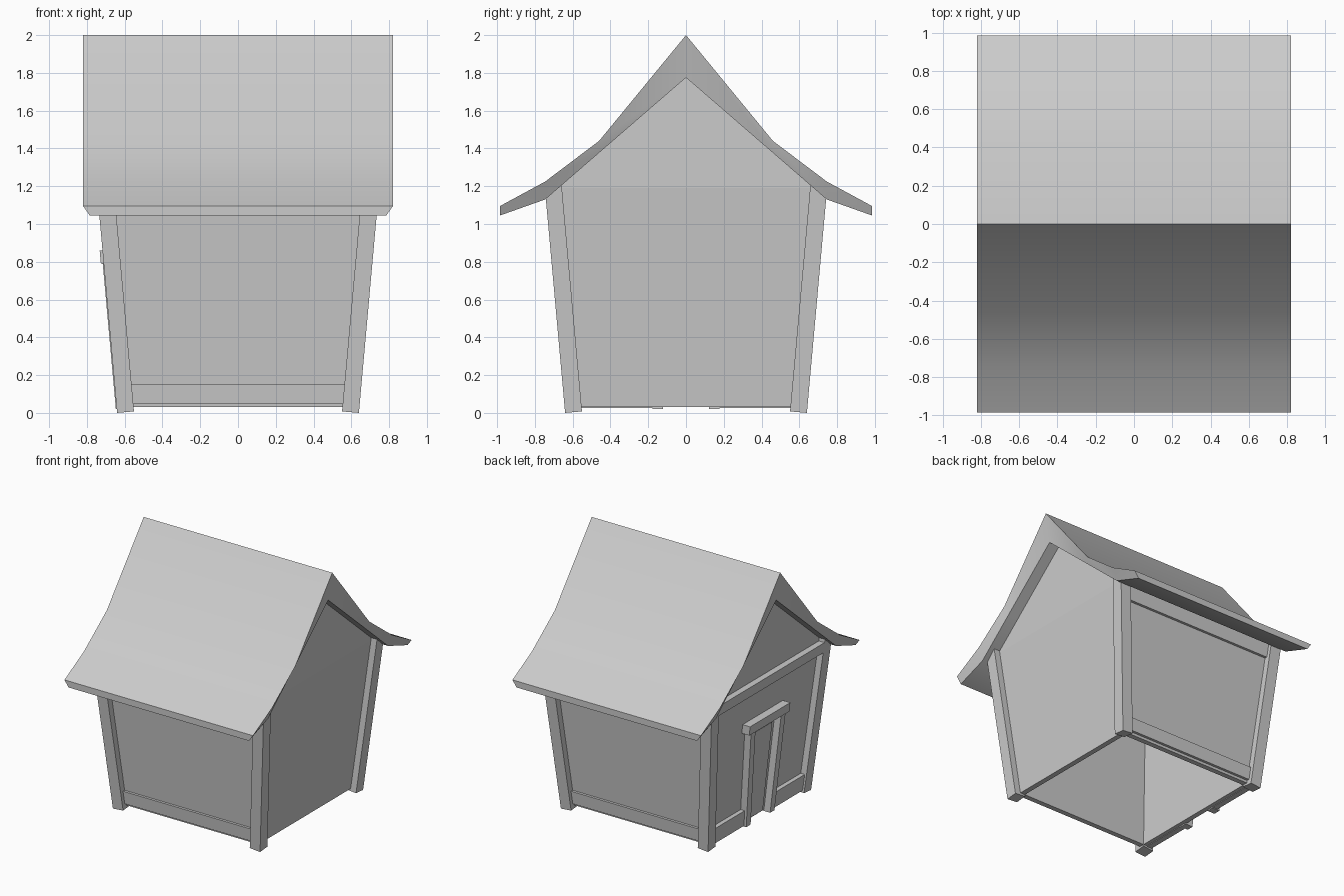
import bpy, bmesh, math

if "Cube" in bpy.data.objects:
    bpy.data.objects.remove(bpy.data.objects["Cube"])

LEAN = 0.09                      # outward lean of the walls per unit of height


def P(z):
    """Outer face of the corner posts at height z."""
    return 0.64 + LEAN * z


def mesh(name, verts, faces):
    me = bpy.data.meshes.new(name)
    me.from_pydata(verts, [], faces)
    bm = bmesh.new()
    bm.from_mesh(me)
    bmesh.ops.recalc_face_normals(bm, faces=bm.faces)
    bm.to_mesh(me)
    bm.free()
    ob = bpy.data.objects.new(name, me)
    bpy.context.collection.objects.link(ob)
    return ob


BOX = [(0, 1, 2, 3), (4, 5, 6, 7), (0, 1, 5, 4), (1, 2, 6, 5), (2, 3, 7, 6), (3, 0, 4, 7)]


def slab(name, side, span, z0, z1, d_in, d_out):
    """Leaning board: span(z) gives its two ends, d_* are offsets from the post face."""
    verts = []
    for z in (z0, z1):
        a, b = span(z)
        for s, d in ((a, d_in), (b, d_in), (b, d_out), (a, d_out)):
            r = P(z) + d
            verts.append({'right': (r, s, z), 'left': (-r, s, z),
                          'back': (s, r, z), 'front': (s, -r, z)}[side])
    return mesh(name, verts, BOX)


def between(z):
    return (-(P(z) - 0.08), P(z) - 0.08)


def full(z):
    return (-(P(z) - 0.06), P(z) - 0.06)


# Roof: swept profile of (y, top z, underside z), ends chamfered inwards
half = [(0.46, 1.44, 1.377), (0.745, 1.225, 1.13), (0.985, 1.095, 1.045)]
stations = [(-y, t, b) for y, t, b in reversed(half)] + [(0, 2.0, 1.775)] + half
verts, faces = [], []
for y, t, b in stations:
    verts += [(-0.82, y, t), (0.82, y, t), (0.785, y, b), (-0.785, y, b)]
for i in range(len(stations) - 1):
    for k in range(4):
        n = (k + 1) % 4
        faces.append((4 * i + k, 4 * i + n, 4 * i + 4 + n, 4 * i + 4 + k))
last = 4 * (len(stations) - 1)
faces += [(0, 1, 2, 3), (last, last + 1, last + 2, last + 3)]
roof = mesh("roof", verts, faces)
bpy.context.view_layer.objects.active = roof
roof.select_set(True)
bpy.ops.object.shade_smooth_by_angle(angle=math.radians(40))

# Corner posts, leaning outwards both ways, tops tucked into the roof
for sx, nx in ((1, "right"), (-1, "left")):
    for sy, ny in ((-1, "front"), (1, "back")):
        vs = []
        for top in (False, True):
            for ix, iy in ((0, 0), (1, 0), (1, 1), (0, 1)):
                z = (1.15 + 0.07 * iy) if top else 0.008 * (ix + iy)
                vs.append((sx * (P(z) - 0.09 * ix), sy * (P(z) - 0.09 * iy), z))
        mesh(f"{ny}_{nx}_post", vs, BOX)

# Walls, open underneath
for side in ("front", "back", "left", "right"):
    slab(f"{side}_wall", side, full, 0.03, 1.19, -0.09, -0.05)

# Upright gable triangles above the end walls
for s, n in ((1, "right"), (-1, "left")):
    xo, xi = s * (P(1.19) - 0.05), s * (P(1.19) - 0.09)
    tri = [(-0.69, 1.19), (0.69, 1.19), (0, 1.785)]
    mesh(f"{n}_gable", [(x, y, z) for x in (xo, xi) for y, z in tri],
         [(0, 1, 2), (3, 4, 5), (0, 1, 4, 3), (1, 2, 5, 4), (2, 0, 3, 5)])

# Boards along the long walls
for side in ("front", "back"):
    slab(f"{side}_bottom_board", side, between, 0.05, 0.15, -0.06, -0.03)
    slab(f"{side}_top_board", side, between, 1.05, 1.18, -0.06, -0.03)

# Door end: gable beam, skirting, door frame and door panel
slab("gable_beam", "left", between, 1.10, 1.18, -0.06, 0.0)
for s, n in ((-1, "back"), (1, "front")):
    slab(f"{n}_skirting", "left",
         lambda z: (-s * 0.17, -s * (P(z) - 0.08)), 0.025, 0.15, -0.06, -0.015)
    slab(f"{n}_door_jamb", "left",
         lambda z: (s * (0.12 + 0.05 * z), s * (0.175 + 0.05 * z)), 0.02, 0.80, -0.06, 0.005)
slab("door_lintel", "left", lambda z: (-0.25, 0.25), 0.79, 0.86, -0.06, 0.015)
slab("door_panel", "left", lambda z: (-0.09 - 0.04 * z, 0.09 + 0.04 * z), 0.04, 0.74, -0.06, -0.04)
